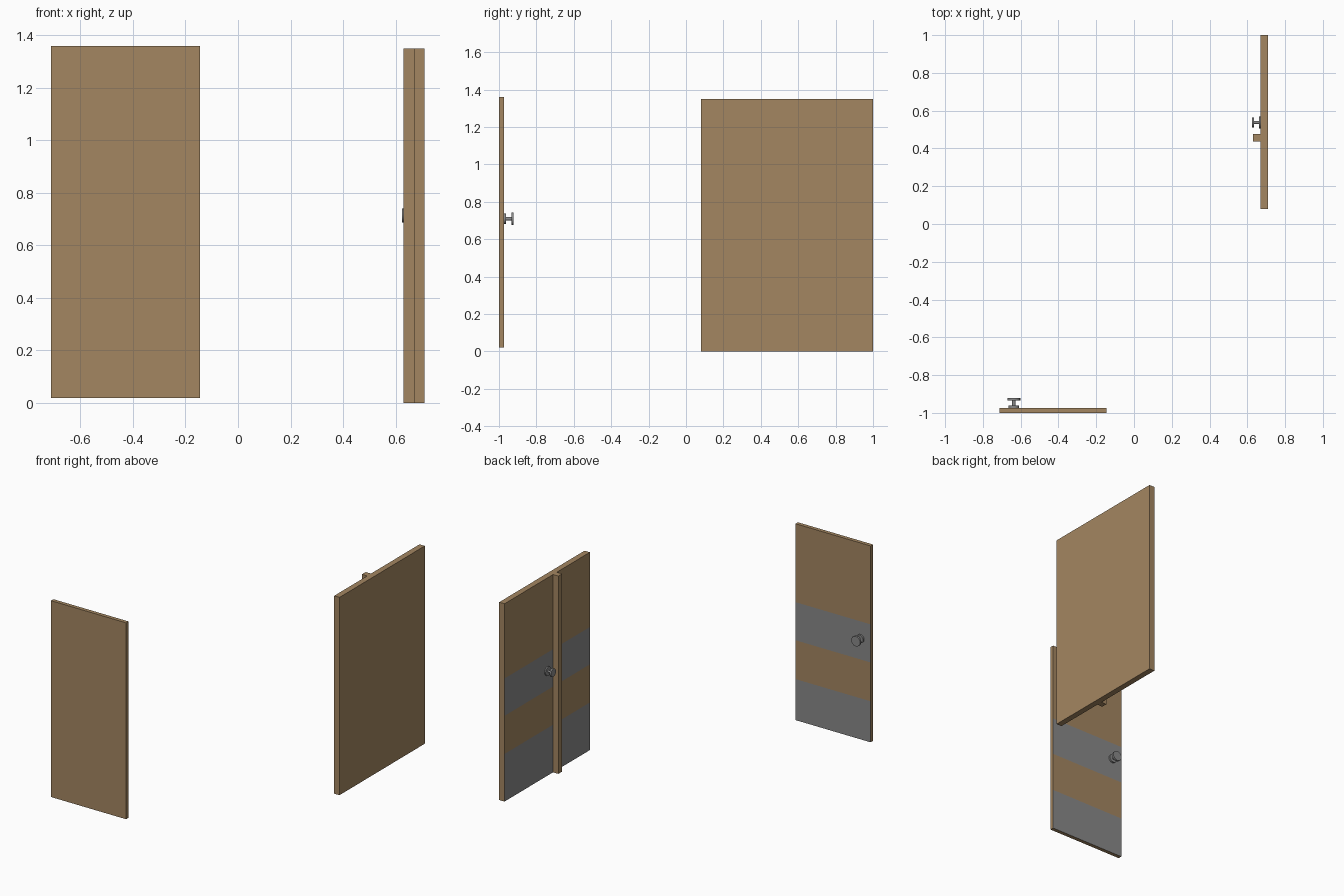
import bpy, bmesh
from mathutils import Vector, Matrix

if "Cube" in bpy.data.objects:
    bpy.data.objects.remove(bpy.data.objects["Cube"])


def material(name, rgb):
    m = bpy.data.materials.new(name)
    m.diffuse_color = (*rgb, 1.0)
    m.use_nodes = True
    m.node_tree.nodes["Principled BSDF"].inputs["Base Color"].default_value = m.diffuse_color
    return m


WOOD = material("brown wood", (0.37, 0.24, 0.12))
GREY = material("grey", (0.25, 0.25, 0.25))


def finish(bm, name, mats):
    bmesh.ops.recalc_face_normals(bm, faces=bm.faces)
    mesh = bpy.data.meshes.new(name)
    bm.to_mesh(mesh)
    bm.free()
    for m in mats:
        mesh.materials.append(m)
    ob = bpy.data.objects.new(name, mesh)
    bpy.context.collection.objects.link(ob)
    return ob


def board(name, lo, hi, inner=None, cuts=()):
    """Box from lo to hi; its inner face is striped at the cut heights."""
    lo, hi = Vector(lo), Vector(hi)
    bm = bmesh.new()
    size = hi - lo
    bmesh.ops.create_cube(bm, size=1.0, matrix=Matrix.Translation((lo + hi) / 2)
                          @ Matrix.Diagonal((*size, 1.0)))
    for z in cuts:
        bmesh.ops.bisect_plane(bm, geom=bm.verts[:] + bm.edges[:] + bm.faces[:],
                               plane_co=(0, 0, z), plane_no=(0, 0, 1))
    if inner:
        bm.normal_update()
        for f in bm.faces:
            z = f.calc_center_median().z
            band = sum(z > c for c in cuts)
            if f.normal.dot(Vector(inner)) > 0.9 and band in (0, 2):
                f.material_index = 1
    return finish(bm, name, [WOOD, GREY])


def knob(name, base, direction, sections, sides=16):
    """Stack of (start, end, radius) discs along a direction."""
    bm = bmesh.new()
    d = Vector(direction)
    rot = d.to_track_quat('Z', 'Y').to_matrix().to_4x4()
    for a, b, r in sections:
        bmesh.ops.create_cone(
            bm, cap_ends=True, segments=sides, radius1=r, radius2=r, depth=b - a,
            matrix=Matrix.Translation(Vector(base) + d * (a + b) / 2) @ rot)
    ob = finish(bm, name, [GREY])
    bpy.ops.object.select_all(action='DESELECT')
    bpy.context.view_layer.objects.active = ob
    ob.select_set(True)
    bpy.ops.object.shade_smooth_by_angle()


# Single door with grey stripes on its back
board("single_door", (-0.712, -1.0, 0.02), (-0.145, -0.974, 1.36),
      (0, 1, 0), (0.30, 0.565, 0.825))
knob("single_door_knob", (-0.636, -0.974, 0.709), (0, 1, 0),
     [(0, 0.012, 0.028), (0.012, 0.04, 0.009), (0.04, 0.053, 0.034)])

# Double door with grey stripes on its inner side, plus centre batten
board("double_door", (0.67, 0.08, 0.0), (0.71, 1.0, 1.35),
      (-1, 0, 0), (0.325, 0.585, 0.84))
board("centre_batten", (0.63, 0.436, 0.0), (0.67, 0.477, 1.35))
knob("double_door_knob", (0.67, 0.537, 0.714), (-1, 0, 0),
     [(0, 0.008, 0.031), (0.008, 0.034, 0.008), (0.034, 0.045, 0.027)])
